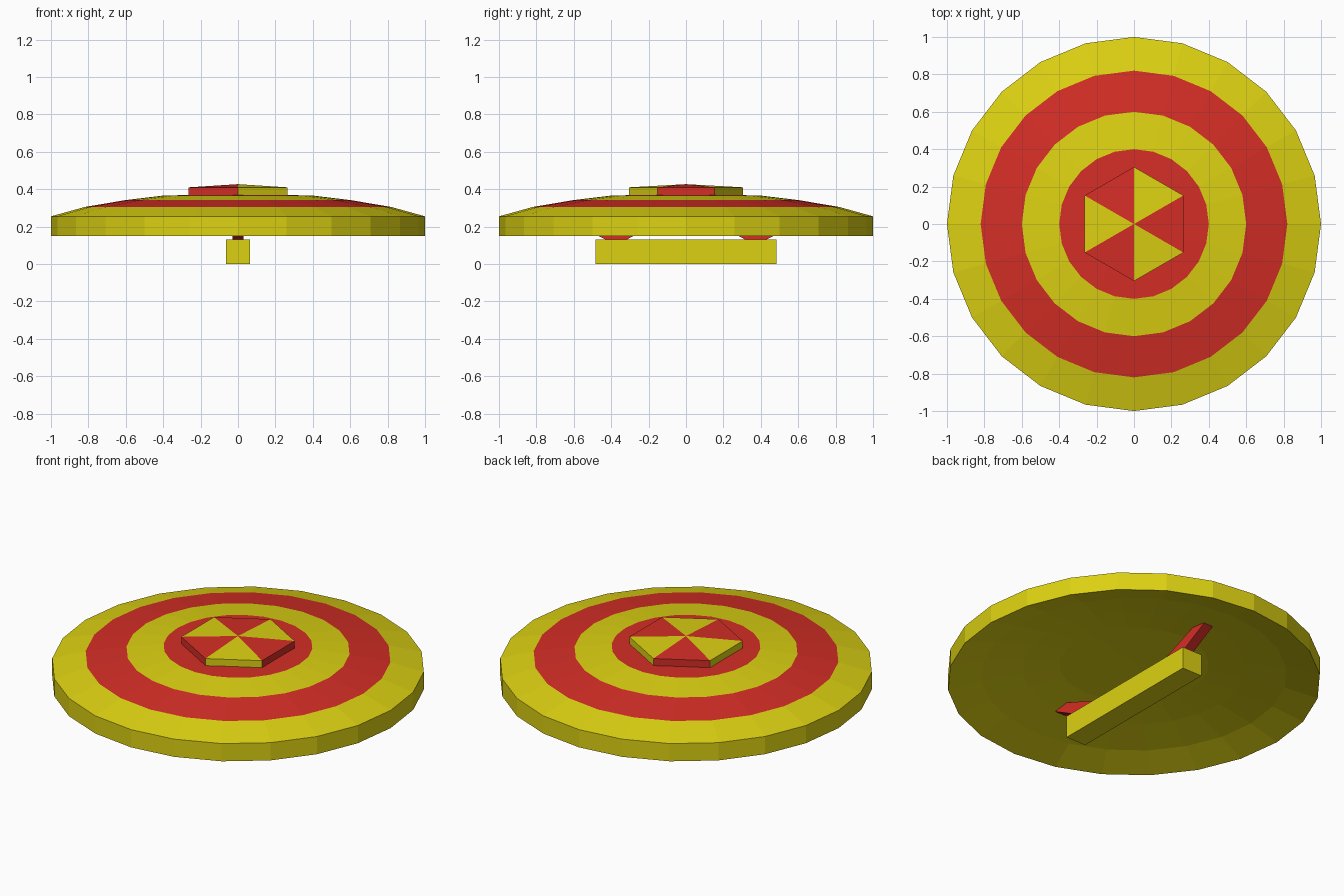
import bpy
import bmesh
from math import cos, sin, pi, atan2, floor, hypot

if "Cube" in bpy.data.objects:
    bpy.data.objects.remove(bpy.data.objects["Cube"], do_unlink=True)


def make_material(name, colour):
    mat = bpy.data.materials.new(name)
    mat.use_nodes = True
    mat.diffuse_color = (*colour, 1)
    mat.node_tree.nodes["Principled BSDF"].inputs["Base Color"].default_value = (*colour, 1)
    return mat


yellow = make_material("yellow", (0.72, 0.64, 0.006))
red = make_material("red", (0.66, 0.027, 0.019))


def make_object(name, bm, *materials):
    bmesh.ops.recalc_face_normals(bm, faces=bm.faces)
    mesh = bpy.data.meshes.new(name)
    bm.to_mesh(mesh)
    bm.free()
    for mat in materials:
        mesh.materials.append(mat)
    obj = bpy.data.objects.new(name, mesh)
    bpy.context.collection.objects.link(obj)
    return obj


def lathe(profile, sides):
    """Turn a profile that starts and ends on the axis; one vertex on +y."""
    bm = bmesh.new()
    rings = []
    for r, z in profile:
        count = sides if r else 1
        angles = [pi / 2 + 2 * pi * i / sides for i in range(count)]
        rings.append([bm.verts.new((r * cos(a), r * sin(a), z)) for a in angles])
    for a, b in zip(rings, rings[1:]):
        for i in range(sides):
            j = (i + 1) % sides
            if len(a) == 1:
                bm.faces.new((a[0], b[i], b[j]))
            elif len(b) == 1:
                bm.faces.new((a[i], b[0], a[j]))
            else:
                bm.faces.new((a[i], b[i], b[j], a[j]))
    return bm


# Domed disc: the underside follows the top at constant depth
dome = [(0, 0.375), (0.4, 0.366), (0.6, 0.342), (0.82, 0.305), (1, 0.255)]
depth = 0.105
bm = lathe(dome + [(r, z - depth) for r, z in reversed(dome)], 24)
bmesh.ops.recalc_face_normals(bm, faces=bm.faces)
for face in bm.faces:
    # Red centre and red middle band on the upper side only
    c = face.calc_center_median()
    radius = hypot(c.x, c.y)
    if face.normal.z > 0.1 and (radius < 0.4 or 0.6 < radius < 0.82):
        face.material_index = 1
make_object("shield_disc", bm, yellow, red)

# Six-sided boss with alternating wedges
bm = lathe([(0, 0.36), (0.305, 0.36), (0.305, 0.41), (0, 0.427)], 6)
for face in bm.faces:
    c = face.calc_center_median()
    wedge = floor((atan2(c.y, c.x) - pi / 6) / (pi / 3))
    face.material_index = wedge % 2
make_object("centre_boss", bm, yellow, red)

# Grip bar
bm = bmesh.new()
bmesh.ops.create_cube(bm, size=1)
bmesh.ops.scale(bm, vec=(0.13, 0.97, 0.13), verts=bm.verts)
bmesh.ops.translate(bm, vec=(0, 0, 0.065), verts=bm.verts)
make_object("grip_bar", bm, yellow)

# Slanted struts joining the grip to the disc
outline = [(0.407, 0.118), (0.62, 0.232), (0.61, 0.25), (0.535, 0.25),
           (0.281, 0.15), (0.34, 0.118)]
for name, side in (("front_strut", -1), ("back_strut", 1)):
    bm = bmesh.new()
    face = bm.faces.new([bm.verts.new((-0.03, side * y, z)) for y, z in outline])
    grown = bmesh.ops.extrude_face_region(bm, geom=[face])["geom"]
    bmesh.ops.translate(bm, vec=(0.06, 0, 0),
                        verts=[v for v in grown if isinstance(v, bmesh.types.BMVert)])
    make_object(name, bm, red)
